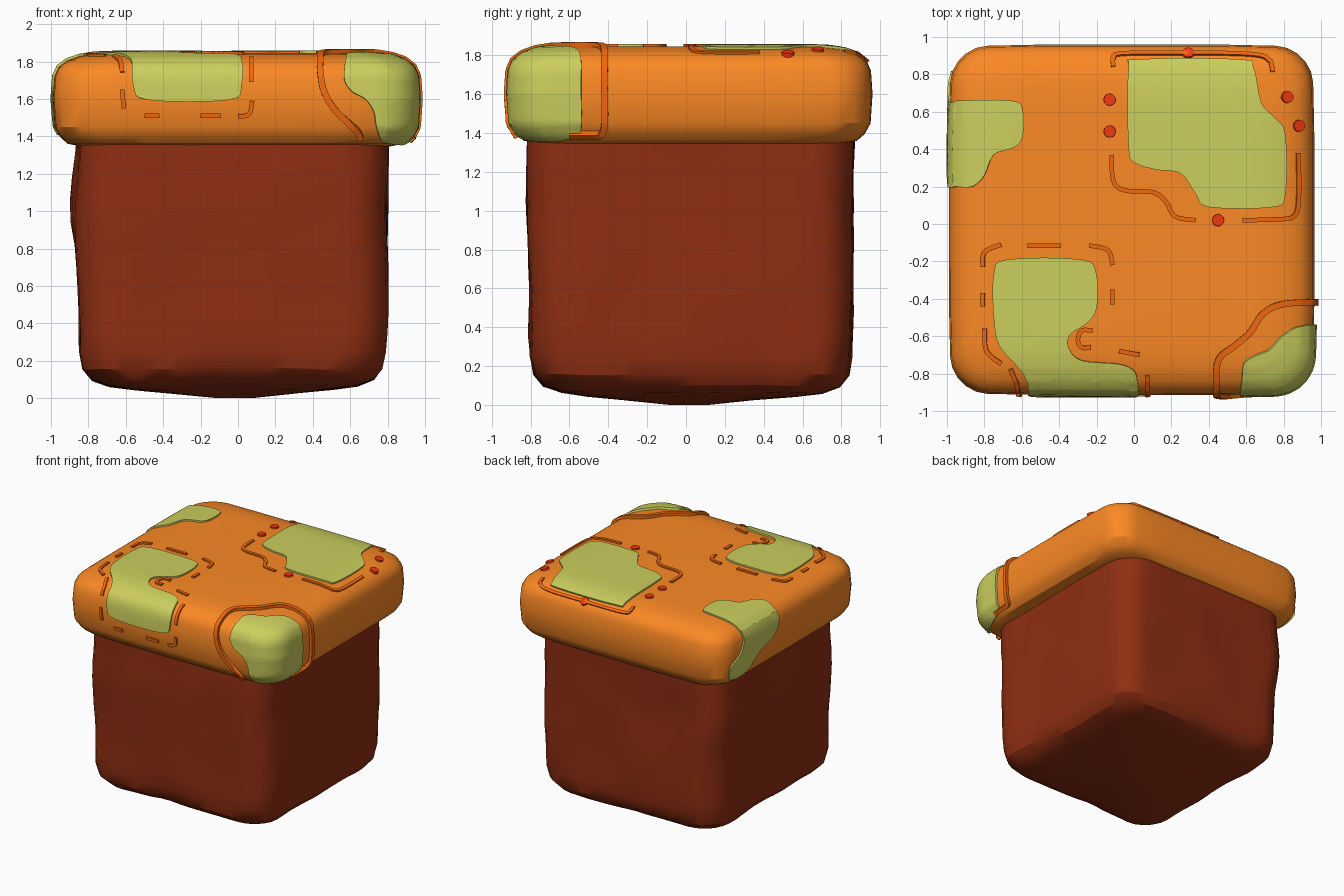
import bpy, bmesh, math
from mathutils import Vector, noise
from mathutils.bvhtree import BVHTree

if "Cube" in bpy.data.objects:
    bpy.data.objects.remove(bpy.data.objects["Cube"])

X0, X1, Y0, Y1, TOP = -0.99, 0.965, -0.915, 0.96, 1.845


def material(name, col):
    m = bpy.data.materials.new(name)
    m.diffuse_color = (*col, 1)
    m.use_nodes = True
    m.node_tree.nodes["Principled BSDF"].inputs["Base Color"].default_value = m.diffuse_color
    return m


DIRT = material("dirt", (0.28, 0.028, 0.006))
ORANGE = material("crust", (0.97, 0.25, 0.018))
GREEN = material("moss", (0.6, 0.62, 0.11))
LINE = material("trim", (0.88, 0.14, 0.005))
RED = material("spots", (0.88, 0.04, 0.006))


def finish(bm, name, mat, angle=30):
    bmesh.ops.recalc_face_normals(bm, faces=bm.faces)
    me = bpy.data.meshes.new(name)
    bm.to_mesh(me)
    ob = bpy.data.objects.new(name, me)
    bpy.context.collection.objects.link(ob)
    me.materials.append(mat)
    bpy.ops.object.select_all(action='DESELECT')
    ob.select_set(True)
    bpy.context.view_layer.objects.active = ob
    bpy.ops.object.shade_smooth_by_angle(angle=math.radians(angle))
    return ob


def ring(cx, cy, hx, hy, r, z, nside, taper=0.0):
    """Rounded rectangle at height z, sides subdivided and slightly bowed."""
    corners, pts = [], []
    for i, (sx, sy) in enumerate([(1, 1), (-1, 1), (-1, -1), (1, -1)]):
        corners.append([Vector((sx * (hx - r) + r * math.cos(a), sy * (hy - r) + r * math.sin(a), z))
                        for a in [math.pi / 2 * (i + k / 5) for k in range(6)]])
    for i in range(4):
        pts += corners[i]
        a, b = corners[i][-1], corners[(i + 1) % 4][0]
        pts += [a.lerp(b, k / nside) for k in range(1, nside)]
    return [Vector((cx + p.x * (1 - taper * (p.y / hy) ** 4), cy + p.y * (1 - taper * (p.x / hx) ** 4), z)) for p in pts]


def loft(rings):
    bm = bmesh.new()
    vs = [[bm.verts.new(p) for p in r] for r in rings]
    for a, b in zip(vs, vs[1:]):
        for i in range(len(a)):
            j = (i + 1) % len(a)
            bm.faces.new((a[i], a[j], b[j], b[i]))
    bm.faces.new(vs[0])
    bm.faces.new(vs[-1])
    return bm


# Lumpy dirt block
levels = [(0.0, .74), (0.025, .5), (0.045, .3), (0.065, .17), (0.1, .08), (0.16, .03), (0.25, .012)]
levels += [(0.25 + k * 0.115, 0.008 - 0.001 * k) for k in range(1, 11)]
rings = []
for z, d in levels:
    r = 0.04 if d > .6 else 0.2 + 0.08 * d
    pts = ring(-0.025, 0.025, 0.825 - d, 0.835 - d, r, z, 12, 0.012)
    for p in pts:
        n = noise.noise_vector(p * 2.3) * 0.02 + noise.noise_vector(p * 6) * 0.007
        p += Vector((n.x, n.y, n.z * min(1, z * 8)))
        if p.x < -0.6:
            p.x -= 0.035 * math.exp(-((z - 1) / 0.25) ** 2)
    rings.append(pts)
finish(loft(rings), "dirt_block", DIRT)

# Soft overhanging crust
prof = [(1.345, .16), (1.36, .08), (1.395, .04), (1.45, .01), (1.6, 0), (1.72, .008),
        (1.77, .03), (1.805, .075), (1.828, .14), (1.841, .22), (TOP, .32)]
bm = loft([ring((X0 + X1) / 2, (Y0 + Y1) / 2, (X1 - X0) / 2 - d, (Y1 - Y0) / 2 - d, 0.19, z, 6, 0.018) for z, d in prof])
bmesh.ops.recalc_face_normals(bm, faces=bm.faces)
BVH = BVHTree.FromBMesh(bm)
finish(bm, "crust", ORANGE)


def fold(x, y):
    """Flat top-view coordinates, continued down the sides, to a crust point and normal."""
    z = TOP
    if y < Y0:
        z, y = TOP + (y - Y0), Y0
    if x < X0:
        z, x = TOP + (x - X0), X0
    if x > X1:
        z, x = TOP - (x - X1), X1
    return BVH.find_nearest(Vector((x, y, z)))[:2]


# Central projection for the patch that wraps a corner
AXIS = Vector((1, -1, 0.1)).normalized()
AU = AXIS.cross(Vector((0, 0, 1))).normalized()
AV = AU.cross(AXIS)
CEN = Vector((0.5, -0.45, 1.6))


def corner(u, v):
    d = (AXIS + AU * u + AV * v).normalized()
    loc, n = BVH.ray_cast(CEN, d)[:2]
    n = n if n.dot(d) > 0 else -n
    return loc, (n + d * 0.7).normalized()


def to_corner(p):
    d = Vector(p) - CEN
    return d.dot(AU) / d.dot(AXIS), d.dot(AV) / d.dot(AXIS)


def smooth(pts, closed, steps=5):
    """Catmull-Rom through 2D points."""
    P = [Vector(p) for p in pts]
    n, out = len(P), []
    for i in range(n if closed else n - 1):
        g = (lambda k: P[k % n]) if closed else (lambda k: P[max(0, min(n - 1, k))])
        a, b, c, d = g(i - 1), g(i), g(i + 1), g(i + 2)
        for s in range(steps):
            t = s / steps
            out.append(0.5 * (2 * b + (c - a) * t + (2 * a - 5 * b + 4 * c - d) * t * t + (3 * b - a - 3 * c + d) * t ** 3))
    return out if closed else out + [P[-1]]


def patch(name, outline, place=fold, h=0.013):
    pts = smooth(outline, True, 4)
    bm = bmesh.new()
    bm.faces.new([bm.verts.new((p.x, p.y, 0)) for p in pts])
    bmesh.ops.triangulate(bm, faces=bm.faces[:])
    for ax in (0, 1):
        lo, hi = min(p[ax] for p in pts), max(p[ax] for p in pts)
        for k in range(1, int((hi - lo) / 0.05) + 1):
            co, no = Vector((0, 0, 0)), Vector((0, 0, 0))
            co[ax], no[ax] = lo + k * 0.05, 1
            bmesh.ops.bisect_plane(bm, geom=bm.verts[:] + bm.edges[:] + bm.faces[:], plane_co=co, plane_no=no)
    low = {}
    for v in bm.verts:
        loc, n = place(v.co.x, v.co.y)
        v.co = loc + n * h
        low[v] = loc - n * 0.01
    rim = [e for e in bm.edges if e.is_boundary]
    base = {v: bm.verts.new(low[v]) for v in {v for e in rim for v in e.verts}}
    for e in rim:
        a, b = e.verts
        bm.faces.new((a, b, base[b], base[a]))
    finish(bm, name, GREEN, 40)


# Moss patches
patch("moss_back", [(-.03, .83), (.03, .89), (.57, .89), (.64, .84), (.68, .65), (.75, .57), (.81, .48), (.81, .16),
                    (.74, .09), (.4, .09), (.33, .16), (.25, .27), (.12, .29), (0, .33), (-.03, .42)])
patch("moss_front", [(-.75, -.27), (-.68, -.19), (-.28, -.19), (-.2, -.27), (-.2, -.45), (-.25, -.53), (-.34, -.59),
                     (-.35, -.66), (-.28, -.73), (-.08, -.75), (0, -.79), (.02, -.88), (.02, -1.09), (-.05, -1.165),
                     (-.48, -1.165), (-.56, -1.09), (-.57, -.88), (-.61, -.78), (-.72, -.65), (-.75, -.5)])
patch("moss_left", [(-.99, .66), (-.66, .66), (-.595, .61), (-.595, .47), (-.64, .41), (-.75, .37), (-.8, .26),
                    (-.87, .2), (-.99, .2), (-1.14, .2), (-1.23, .28), (-1.29, .45), (-1.38, .57), (-1.44, .64),
                    (-1.43, .8), (-1.36, .83), (-1.29, .8), (-1.2, .68), (-1.1, .65)])
rim3 = [(.58, -.83, 1.82), (.59, -.75, 1.84), (.65, -.71, TOP), (.73, -.68, TOP), (.79, -.61, 1.84), (.86, -.56, 1.825),
        (.94, -.54, 1.77), (X1, -.54, 1.65), (X1, -.54, 1.45), (.94, -.56, 1.385), (.9, -.66, 1.36),
        (.84, -.8, 1.355), (.78, -.86, 1.37), (.75, Y0, 1.44), (.73, Y0, 1.53), (.68, Y0, 1.6), (.61, Y0, 1.64),
        (.57, Y0, 1.7), (.57, -.89, 1.77)]
patch("moss_corner", [to_corner(p) for p in rim3], corner, 0.016)


def strip(name, path, w=0.012, h=0.012):
    pts = [fold(p.x, p.y) for p in smooth(path, False, 6)]
    bm, rows, n = bmesh.new(), [], len(pts)
    for i, (p, _) in enumerate(pts):
        lo, hi = max(0, i - 1), min(n - 1, i + 1)
        nor = sum((pts[k][1] for k in range(lo, hi + 1)), Vector()).normalized()
        s = (pts[hi][0] - pts[lo][0]).cross(nor).normalized() * w
        rows.append([bm.verts.new(q) for q in (p - s - nor * .01, p + s - nor * .01, p + s + nor * h, p - s + nor * h)])
    for a, b in zip(rows, rows[1:]):
        for k in range(4):
            bm.faces.new((a[k], a[(k + 1) % 4], b[(k + 1) % 4], b[k]))
    bm.faces.new(rows[0])
    bm.faces.new(rows[-1])
    finish(bm, name, LINE)


def F(x, z):
    """Point on the front side."""
    return (x, Y0 - (TOP - z))


# Raised trim lines round the patches
strip("trim_corner", [F(.66, 1.35), F(.63, 1.43), F(.52, 1.54), F(.46, 1.64), F(.44, 1.75), (.44, -.9), (.45, -.73),
                      (.54, -.65), (.62, -.58), (.69, -.48), (.79, -.43), (.96, -.42), (1.15, -.42), (1.38, -.42),
                      (1.445, -.46), (1.46, -.6)], 0.017, 0.024)
trims = [
    [(-.11, .85), (-.11, .91), (-.06, .953), (.3, .957), (.62, .95), (.72, .91), (.745, .82)],
    [(.89, .38), (.89, .12), (.86, .04), (.77, .025), (.58, .02)],
    [(-.12, .37), (-.11, .23), (-.05, .18), (.1, .17), (.17, .12), (.22, .04), (.33, .02)],
    [(-.81, -.23), (-.8, -.15), (-.71, -.11)], [(-.57, -.115), (-.39, -.115)],
    [(-.24, -.115), (-.14, -.14), (-.115, -.22)], [(-.115, -.35), (-.115, -.43)], [(-.81, -.37), (-.81, -.44)],
    [(-.8, -.56), (-.79, -.68), (-.71, -.75)], [(-.66, -.78), (-.63, -.88), F(-.62, 1.75)],
    [(-.22, -.57), (-.28, -.57), (-.3, -.62), (-.28, -.66), (-.23, -.66)], [(-.08, -.68), (.03, -.7)],
    [(.07, -.82), (.07, -.92), F(.07, 1.69)], [F(-.62, 1.65), F(-.61, 1.55)], [F(-.5, 1.51), F(-.42, 1.51)],
    [F(-.2, 1.51), F(-.09, 1.51)], [F(0, 1.505), F(.06, 1.52), F(.075, 1.59)]]
for i, t in enumerate(trims):
    strip("trim_%02d" % i, t)

# Red spots
for i, xy in enumerate([(-.13, .665), (-.13, .495), (.29, .958), (.825, .68), (.895, .525), (.45, .02)]):
    loc, n = fold(*xy)
    bm = bmesh.new()
    bmesh.ops.create_cone(bm, cap_ends=True, segments=12, radius1=.034, radius2=.032, depth=.024)
    for v in bm.verts:
        v.co = loc + n.to_track_quat('Z', 'Y') @ v.co
    finish(bm, "spot_%d" % i, RED)
